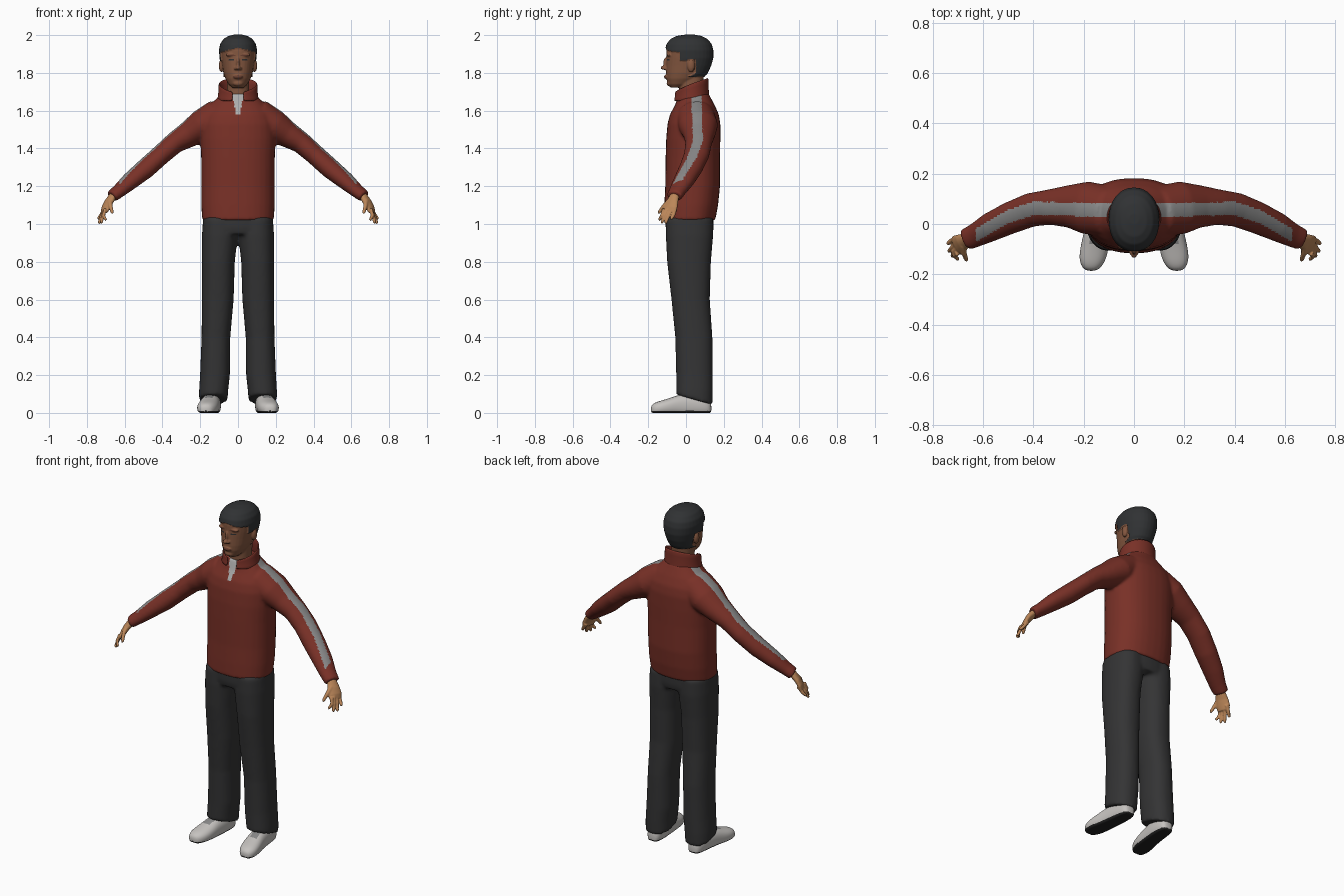
import bpy
import bmesh
from math import cos, sin, pi, radians, copysign
from mathutils import Vector, Matrix

cube = bpy.data.objects.get("Cube")
if cube:
    bpy.data.objects.remove(cube, do_unlink=True)


def material(name, r, g, b):
    m = bpy.data.materials.new(name)
    m.use_nodes = True
    m.diffuse_color = (r, g, b, 1)
    bsdf = m.node_tree.nodes["Principled BSDF"]
    bsdf.inputs["Base Color"].default_value = (r, g, b, 1)
    bsdf.inputs["Roughness"].default_value = 0.8
    return m


RED = material("jacket red", 0.19, 0.03, 0.02)
GREY = material("stripe grey", 0.25, 0.25, 0.25)
SHIRT = material("shirt grey", 0.42, 0.42, 0.42)
CHARCOAL = material("trouser charcoal", 0.034, 0.034, 0.035)
FACE = material("face brown", 0.23, 0.095, 0.05)
HAND = material("hand tan", 0.5, 0.24, 0.1)
HAIR = material("hair black", 0.03, 0.032, 0.034)
LIP = material("lip brown", 0.14, 0.05, 0.03)
SHOE = material("shoe white", 0.56, 0.54, 0.52)
SOLE = material("sole black", 0.015, 0.015, 0.015)


def ring(centre, u, v, power=2.0, count=32):
    """Superellipse cross-section spanned by u and v."""
    pts = []
    for i in range(count):
        c, s = cos(2 * pi * i / count), sin(2 * pi * i / count)
        pts.append(centre + u * copysign(abs(c) ** (2 / power), c)
                   + v * copysign(abs(s) ** (2 / power), s))
    return pts


def loft(bm, rings):
    loops = [[bm.verts.new(p) for p in r] for r in rings]
    for a, b in zip(loops, loops[1:]):
        for i in range(len(a)):
            j = (i + 1) % len(a)
            bm.faces.new((a[i], a[j], b[j], b[i]))
    bm.faces.new(loops[0])
    bm.faces.new(loops[-1])


def column(bm, levels, side=1, power=2.3):
    """Loft of level rings: z, centre x, half width, front y, back y, slant."""
    rings = []
    for z, cx, rx, front, back, *slant in levels:
        tilt = slant[0] if slant else 0
        rings.append(ring(Vector((side * cx, (front + back) / 2, z)), Vector((rx, 0, 0)),
                          Vector((0, (back - front) / 2, -tilt)), power))
    loft(bm, rings)


def tube(bm, stations, side=1, count=24):
    """Loft along a path of x, y, z, thickness radius, width radius."""
    pts = [Vector((side * s[0], s[1], s[2])) for s in stations]
    rings = []
    for i, s in enumerate(stations):
        d = (pts[min(i + 1, len(pts) - 1)] - pts[max(i - 1, 0)]).normalized()
        u = d.cross(Vector((0, 0, 1))).normalized()
        rings.append(ring(pts[i], u * s[4], u.cross(d) * s[3], 2, count))
    loft(bm, rings)


def ball(bm, loc, size):
    bmesh.ops.create_uvsphere(bm, u_segments=24, v_segments=16, radius=1,
                              matrix=Matrix.LocRotScale(Vector(loc), None, Vector(size)))


def finish(name, bm, mats, rule=None, voxel=0, relax=0, subsurf=0, thick=0):
    bmesh.ops.recalc_face_normals(bm, faces=bm.faces)
    mesh = bpy.data.meshes.new(name)
    bm.to_mesh(mesh)
    bm.free()
    obj = bpy.data.objects.new(name, mesh)
    bpy.context.collection.objects.link(obj)
    if voxel:
        m = obj.modifiers.new("Fuse", 'REMESH')
        m.mode, m.voxel_size = 'VOXEL', voxel
    if relax:
        m = obj.modifiers.new("Relax", 'SMOOTH')
        m.factor, m.iterations = 0.5, relax
    if thick:
        m = obj.modifiers.new("Thickness", 'SOLIDIFY')
        m.thickness, m.offset = thick, 0
    if subsurf:
        m = obj.modifiers.new("Round", 'SUBSURF')
        m.levels = m.render_levels = subsurf
    deps = bpy.context.evaluated_depsgraph_get()
    obj.data = bpy.data.meshes.new_from_object(obj.evaluated_get(deps))
    obj.modifiers.clear()
    obj.data.name = name
    for m in mats:
        obj.data.materials.append(m)
    for p in obj.data.polygons:
        p.use_smooth = True
        p.material_index = rule(p.center, p.normal) if rule else 0
    return obj


def lerp_table(x, table):
    for (x0, y0), (x1, y1) in zip(table, table[1:]):
        if x <= x1:
            return y0 + (y1 - y0) * (x - x0) / (x1 - x0)
    return table[-1][1]


# Jacket: torso and sleeves fused, stripe and neck opening by rule
bm = bmesh.new()
column(bm, [(1.02, 0, .19, -.117, .155), (1.1, 0, .194, -.115, .17), (1.2, 0, .194, -.11, .18),
            (1.35, 0, .195, -.108, .18), (1.45, 0, .2, -.105, .182), (1.53, 0, .2, -.098, .182),
            (1.58, 0, .185, -.085, .174), (1.63, 0, .15, -.058, .152),
            (1.67, 0, .108, -.045, .13), (1.69, 0, .09, -.038, .12)])
for side in (1, -1):
    tube(bm, [(.1, .05, 1.575, .09, .1), (.19, .065, 1.52, .086, .105),
              (.26, .07, 1.475, .07, .085), (.335, .067, 1.43, .057, .071),
              (.41, .056, 1.365, .053, .068), (.49, .025, 1.293, .053, .064),
              (.57, -.012, 1.228, .046, .058), (.63, -.045, 1.175, .036, .048),
              (.668, -.062, 1.146, .033, .044)], side)


def jacket_colour(c, n):
    x = abs(c.x)
    mid = lerp_table(x, [(0, .055), (.1, .055), (.4, .062), (.5, .03), (.63, -.045)])
    if .085 < x < .63 and n.z > .1 and abs(c.y - mid) < .027:
        return 1
    if n.y < -.2 and 1.58 < c.z < 1.69 and x < .008 + .22 * (c.z - 1.58):
        return 2
    return 0


finish("jacket", bm, [RED, GREY, SHIRT], jacket_colour, voxel=.008, relax=8)

# Stand-up collar, open at the front and higher at the back
bm = bmesh.new()
rows = []
for i in range(41):
    t = radians(16) + (2 * pi - radians(32)) * i / 40
    back = (1 - cos(t)) / 2
    top = 1.695 + .08 * back ** .7
    rows.append([bm.verts.new((r * .1 * sin(t), .028 - r * .088 * cos(t), z))
                 for r, z in ((1.08, 1.65), (.97, (1.65 + top) / 2), (1.0, top))])
for a, b in zip(rows, rows[1:]):
    for k in range(2):
        bm.faces.new((a[k], b[k], b[k + 1], a[k + 1]))
finish("collar", bm, [RED], thick=.01, subsurf=1)

# Trousers: hips and two legs fused
bm = bmesh.new()
column(bm, [(.945, 0, .17, -.1, .14), (.98, 0, .186, -.108, .147), (1.05, 0, .182, -.108, .147)])
for side in (1, -1):
    column(bm, [(1.03, .095, .09, -.105, .143), (.94, .096, .095, -.107, .144),
                (.8, .104, .087, -.1, .132), (.6, .107, .084, -.077, .126),
                (.4, .117, .076, -.057, .14), (.2, .122, .079, -.052, .142),
                (.12, .129, .077, -.052, .142), (.07, .131, .076, -.052, .14, .027)], side)
finish("trousers", bm, [CHARCOAL], voxel=.01, relax=6)

# Shoes: lofted heel to toe with a flat underside: y, centre x, half width, height
STATIONS = [(.135, .135, .02, .05), (.12, .135, .042, .08), (.05, .138, .05, .105),
            (-.03, .147, .051, .1), (-.08, .155, .056, .08), (-.13, .163, .056, .066),
            (-.165, .168, .044, .055), (-.187, .17, .022, .038)]
for side, label in ((1, "left"), (-1, "right")):
    bm = bmesh.new()
    rings = []
    for y, cx, w, h in STATIONS:
        pts = ring(Vector((side * cx, y, h * .4)), Vector((w, 0, 0)), Vector((0, 0, h * .6)), 2.3, 24)
        rings.append([Vector((p.x, p.y, max(p.z, 0))) for p in pts])
    loft(bm, rings)

    def shoe_colour(c, n):
        if n.z < -.6 or c.z < .01:
            return 1
        mid = .147 - .2 * (c.y + .03)
        return 2 if n.z > .4 and -.085 < c.y < -.03 and abs(abs(c.x) - mid) < .022 else 0

    finish(label + "_shoe", bm, [SHOE, SOLE, GREY], shoe_colour, subsurf=2)

# Hands: palm, four fingers and thumb fused
TIPS = [(.7, -.14, 1.015), (.722, -.128, 1.0), (.735, -.108, .998), (.74, -.078, 1.02)]
for side, label in ((1, "left"), (-1, "right")):
    bm = bmesh.new()
    tube(bm, [(.645, -.052, 1.168, .02, .026), (.665, -.062, 1.145, .02, .027),
              (.685, -.074, 1.115, .018, .036), (.7, -.083, 1.085, .016, .041),
              (.71, -.087, 1.06, .011, .037)], side)
    for i, (x, y, z) in enumerate(TIPS):
        by = -.116 + .02 * i
        tube(bm, [(.703, by, 1.08, .01, .01), (.712 + .005 * i, (by + y) / 2, 1.045, .0095, .0095),
                  (x, y, z + .008, .008, .008), (x, y, z, .004, .004)], side, 12)
    tube(bm, [(.678, -.085, 1.125, .013, .014), (.675, -.118, 1.095, .011, .011),
              (.667, -.14, 1.065, .009, .009), (.665, -.146, 1.055, .005, .005)], side, 12)
    finish(label + "_hand", bm, [HAND], voxel=.004, relax=3)

# Head: skull, neck, nose, brows, lips and ears fused, hair raised from the scalp
bm = bmesh.new()
column(bm, [(1.722, 0, .03, -.08, -.02), (1.74, 0, .05, -.095, .03), (1.77, 0, .067, -.104, .075),
            (1.8, 0, .077, -.106, .108), (1.84, 0, .084, -.105, .127), (1.88, 0, .091, -.104, .138),
            (1.92, 0, .094, -.104, .138), (1.95, 0, .088, -.097, .13), (1.975, 0, .071, -.077, .108),
            (1.989, 0, .048, -.048, .08), (1.996, 0, .02, 0, .04)], power=2.15)
column(bm, [(1.63, 0, .062, -.033, .085), (1.7, 0, .058, -.035, .085), (1.79, 0, .06, -.04, .095)])
ball(bm, (0, -.117, 1.827), (.014, .018, .011))
ball(bm, (0, -.107, 1.85), (.009, .014, .032))
ball(bm, (0, -.102, 1.779), (.026, .015, .012))
ball(bm, (0, -.086, 1.745), (.028, .017, .016))
for side in (1, -1):
    ball(bm, (side * .012, -.11, 1.823), (.009, .012, .008))
    ball(bm, (side * .035, -.088, 1.895), (.03, .015, .01))
    ball(bm, (side * .088, .027, 1.838), (.014, .02, .034))


def head_colour(c, n):
    x = abs(c.x)
    ear = x > .07 and .003 < c.y < .05
    line = (1.932 - .25 * x if c.y < -.03 else 1.866 if c.y < .003
            else 1.872 if ear else 1.782)
    if c.z > line:
        return 1
    if c.y < -.05:
        if ((x - .035) / .015) ** 2 + ((c.z - 1.869) / .005) ** 2 < 1:
            return 1
        brow = ((x - .037) / .022) ** 2 + ((c.z - 1.893) / .004) ** 2 < 1
        lips = (x / .026) ** 2 + ((c.z - 1.779) / .009) ** 2 < 1
        if brow or lips:
            return 2
    return 0


head = finish("head", bm, [FACE, HAIR, LIP], head_colour, voxel=.004, relax=5).data
scalp = {v for p in head.polygons if p.material_index == 1
         and (p.center.z > 1.89 or p.center.y > -.05) for v in p.vertices}
raised = {i: head.vertices[i].co + head.vertices[i].normal * .007 for i in scalp}
for i, co in raised.items():
    head.vertices[i].co = co
head.update()
